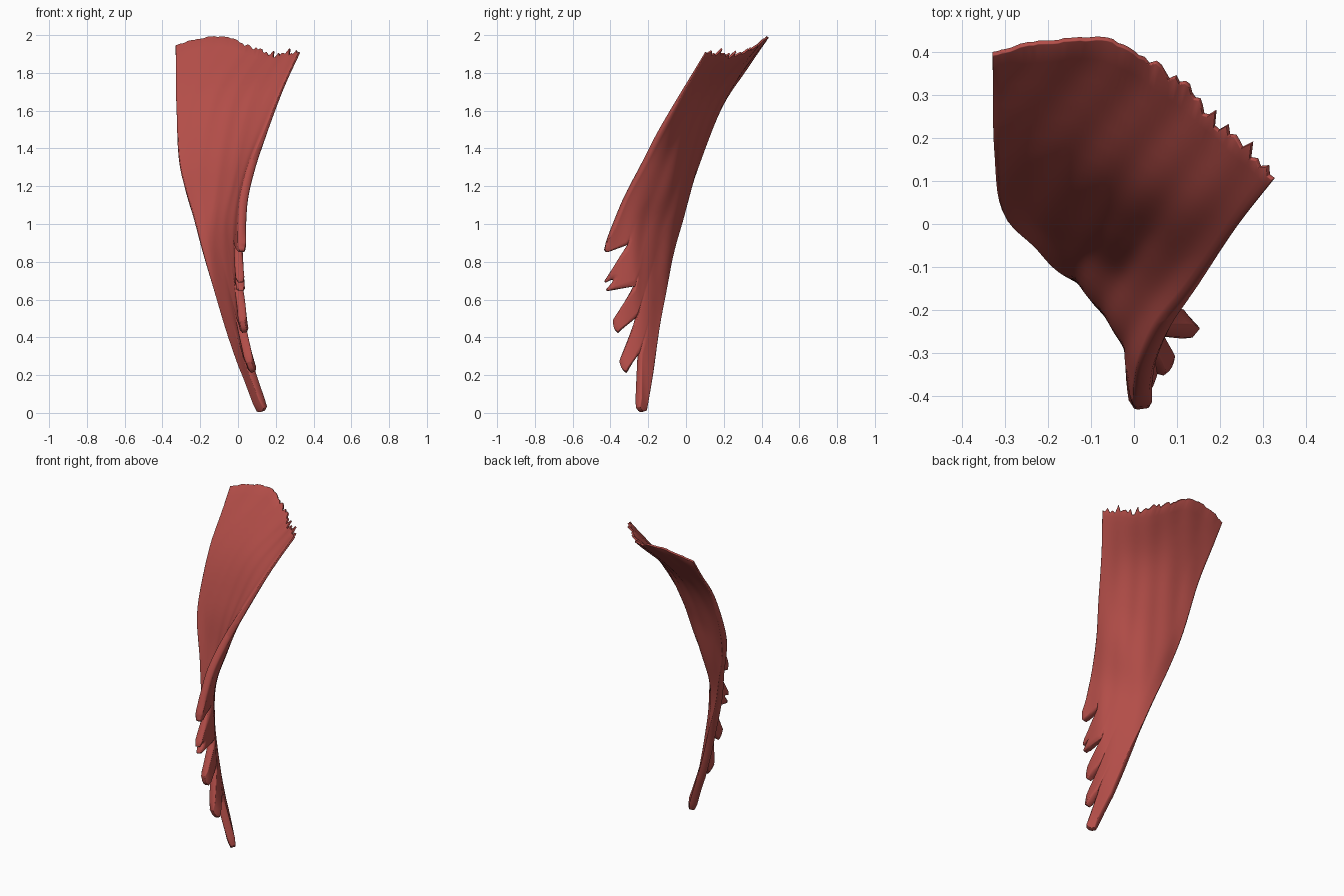
import bpy, bmesh, math, random
from mathutils import Vector

random.seed(4)
if "Cube" in bpy.data.objects:
    bpy.data.objects.remove(bpy.data.objects["Cube"], do_unlink=True)

red = bpy.data.materials.new("muscle red")
red.use_nodes = True
red.diffuse_color = (0.45, 0.075, 0.065, 1)
red.node_tree.nodes["Principled BSDF"].inputs["Base Color"].default_value = red.diffuse_color

# Cross rows of the sheet, from its long back edge to its short front edge
TOP = [(-.33, .40, 1.945), (-.20, .425, 1.98), (-.05, .425, 1.985),
       (.095, .335, 1.92), (.205, .235, 1.90), (.33, .11, 1.915)]
MID = [(-.325, .18, 1.62), (-.235, .18, 1.65), (-.12, .17, 1.68),
       (.015, .115, 1.69), (.12, .06, 1.7), (.24, -.005, 1.72)]
UPPER = [(-.305, .045, 1.3), (-.24, .055, 1.36), (-.13, .035, 1.4),
         (-.025, -.005, 1.43), (.065, -.06, 1.46), (.145, -.145, 1.48)]
WAIST = [(-.225, -.045, 1), (-.17, -.032, 1.08), (-.105, -.05, 1.13),
         (-.038, -.092, 1.18), (.026, -.148, 1.25), (.078, -.235, 1.31)]
LOWER = [(-.135, -.11, .7), (-.113, -.128, .8), (-.082, -.162, .88),
         (-.042, -.208, .97), (.002, -.258, 1.06), (.037, -.32, 1.15)]
NOTCH = [(.015, -.175, .25), (.045, -.25, .315), (.012, -.265, .505),
         (.006, -.275, .67), (-.002, -.31, .89), (.022, -.385, 1)]
# Two end corners for each of the five fingers
TIPS = [((.11, -.215, .01), (.145, -.255, .03)),
        ((.08, -.315, .215), (.055, -.35, .27)),
        ((.035, -.36, .425), (.022, -.385, .49)),
        ((.018, -.42, .645), (.014, -.43, .70)),
        ((.018, -.42, .85), (.018, -.425, .90))]
COLS, ROWS, END = 12, 6, 6


def spline(pts, t):
    """Smooth curve through the points; t counts points."""
    p = [Vector(q) for q in pts]
    p = [2 * p[0] - p[1]] + p + [2 * p[-1] - p[-2]]
    i = min(int(t), len(pts) - 2)
    f = t - i
    a, b, c, d = p[i:i + 4]
    return 0.5 * (2 * b + (c - a) * f + (2 * a - 5 * b + 4 * c - d) * f ** 2
                  + (3 * b - a - 3 * c + d) * f ** 3)


# Ragged upper edge, rougher toward the front
ragged = [random.uniform(-.03, .03) * min(1, max(.12, (k / COLS - 2) / 1.5))
          for k in range(5 * COLS + 1)]


def fibre(finger, k):
    """One column of points from the upper edge to a finger's end."""
    s = k / COLS
    path = [spline(row, finger + s) for row in (TOP, MID, UPPER, WAIST, LOWER)]
    notch = Vector(NOTCH[finger]).lerp(Vector(NOTCH[finger + 1]), s)
    path.append(notch)
    column = [spline(path, j / ROWS) for j in range(5 * ROWS + 1)]
    column[0] += (path[0] - path[1]).normalized() * ragged[finger * COLS + k]
    low, high = (Vector(c) for c in TIPS[finger])
    tip = low.lerp(high, s)
    bulge = math.sin(math.pi * s)
    # The fourth finger is split at its end; the others are rounded
    reach = -.05 * bulge ** 6 if finger == 3 else .012 * bulge
    tip += (tip - notch).normalized() * reach
    column += [notch.lerp(tip, j / END) for j in range(1, END + 1)]
    return column


# Muscle sheet with five fingers, welded along their shared fibres
bm = bmesh.new()
for finger in range(5):
    grid = [[bm.verts.new(p) for p in fibre(finger, k)] for k in range(COLS + 1)]
    for a, b in zip(grid, grid[1:]):
        for j in range(len(a) - 1):
            bm.faces.new((a[j], a[j + 1], b[j + 1], b[j]))
bmesh.ops.remove_doubles(bm, verts=bm.verts, dist=.0004)
bmesh.ops.recalc_face_normals(bm, faces=bm.faces)

# Shallow grooves along the fibres
bm.normal_update()
for v in bm.verts:
    v.co += v.normal * .002 * math.sin(40 * (v.co.x - v.co.y) + 6 * v.co.z)

bm.verts.index_update()
rim = {v.index for v in bm.verts if v.is_boundary}
mesh = bpy.data.meshes.new("muscle_sheet")
bm.to_mesh(mesh)
bm.free()
sheet = bpy.data.objects.new("muscle_sheet", mesh)
bpy.context.collection.objects.link(sheet)
mesh.materials.append(red)

# The sheet is thin at its upper edge, thicker below and tapered at the rim
depth = sheet.vertex_groups.new(name="depth")
for v in mesh.vertices:
    weight = min(1, max(.25, .25 + (1.95 - v.co.z) / .9))
    if v.index in rim:
        weight = max(.25, .6 * weight)
    depth.add([v.index], weight, 'REPLACE')
solid = sheet.modifiers.new("thickness", 'SOLIDIFY')
solid.thickness = .046
solid.offset = 0
solid.vertex_group = depth.name
bevel = sheet.modifiers.new("soft_rim", 'BEVEL')
bevel.width = .008
bevel.segments = 2
bevel.angle_limit = math.radians(50)

bpy.ops.object.select_all(action='DESELECT')
sheet.select_set(True)
bpy.context.view_layer.objects.active = sheet
bpy.ops.object.shade_smooth_by_angle(angle=math.radians(50))
